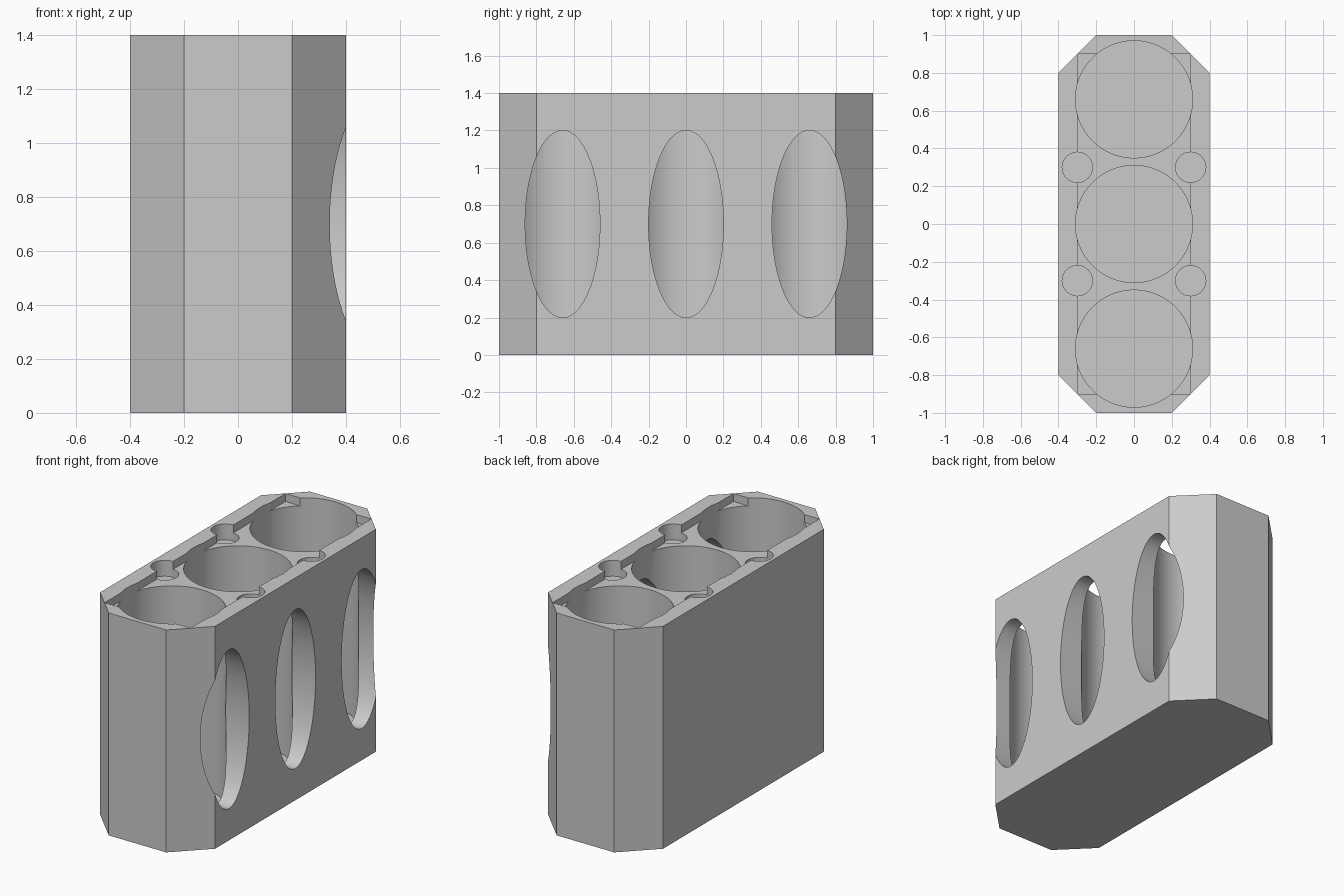
import bpy, bmesh, math
from mathutils import Matrix, Vector

default = bpy.data.objects.get("Cube")
if default:
    bpy.data.objects.remove(default, do_unlink=True)

HEIGHT = 1.4
BORE_Y = (-0.66, 0, 0.66)

grey = bpy.data.materials.new("plain grey")
grey.use_nodes = True
colour = (0.6, 0.6, 0.6, 1)
grey.diffuse_color = colour
grey.node_tree.nodes["Principled BSDF"].inputs["Base Color"].default_value = colour


def finish(name, bm):
    mesh = bpy.data.meshes.new(name)
    bmesh.ops.recalc_face_normals(bm, faces=bm.faces)
    bm.to_mesh(mesh)
    bm.free()
    mesh.materials.append(grey)
    obj = bpy.data.objects.new(name, mesh)
    bpy.context.collection.objects.link(obj)
    return obj


def prism(name, outline, bottom, top):
    bm = bmesh.new()
    face = bm.faces.new([bm.verts.new((x, y, bottom)) for x, y in outline])
    new = bmesh.ops.extrude_face_region(bm, geom=[face])["geom"]
    verts = [v for v in new if isinstance(v, bmesh.types.BMVert)]
    bmesh.ops.translate(bm, verts=verts, vec=(0, 0, top - bottom))
    return finish(name, bm)


def cylinder(name, matrix, sides):
    bm = bmesh.new()
    bmesh.ops.create_cone(bm, cap_ends=True, segments=sides, radius1=1,
                          radius2=1, depth=1, matrix=matrix)
    return finish(name, bm)


def upright(name, x, y, radius, bottom):
    depth = 1.5 - bottom
    matrix = Matrix.Translation((x, y, bottom + depth / 2)) @ Matrix.Diagonal(
        (radius, radius, depth, 1))
    return cylinder(name, matrix, 96)


# Body: long block with chamfered corners
quarter = [(0.4, 0.8), (0.2, 1)]
outline = quarter + [(-x, y) for x, y in reversed(quarter)]
outline += [(-x, -y) for x, y in outline]
body = prism("holder_body", outline, 0, HEIGHT)

# Shallow lid recess, just inside the chamfers
rx, ry = 0.299, 0.899
cutters = [prism("lid_recess", [(rx, ry), (-rx, ry), (-rx, -ry), (rx, -ry)],
                 HEIGHT - 0.05, 1.5)]

# Three deep bores, each with an oval window in the left side
for y in BORE_Y:
    cutters.append(upright("bore", 0, y, 0.31, 0.1))
    oval = (Matrix.Translation((0.25, y, 0.7))
            @ Matrix.Diagonal((0.5, 0.2, 0.5, 1))
            @ Matrix.Rotation(math.pi / 2, 4, "Y"))
    cutters.append(cylinder("oval_window", oval, 96))

# Four small pin sockets straddling the recess edge
for x in (-0.3, 0.3):
    for y in (-0.3, 0.3):
        cutters.append(upright("pin_socket", x, y, 0.08, HEIGHT - 0.1))

# Cut everything out of the body
for cutter in cutters:
    cutter.hide_render = True
    mod = body.modifiers.new(cutter.name, "BOOLEAN")
    mod.operation = "DIFFERENCE"
    mod.solver = "EXACT"
    mod.object = cutter

bpy.context.view_layer.update()
graph = bpy.context.evaluated_depsgraph_get()
carved = bpy.data.meshes.new_from_object(body.evaluated_get(graph))
body.modifiers.clear()
body.data = carved
for cutter in cutters:
    bpy.data.objects.remove(cutter, do_unlink=True)

# Smooth bores, crisp edges
for obj in bpy.context.selected_objects:
    obj.select_set(False)
body.select_set(True)
bpy.context.view_layer.objects.active = body
bpy.ops.object.shade_smooth_by_angle(angle=math.radians(30))
